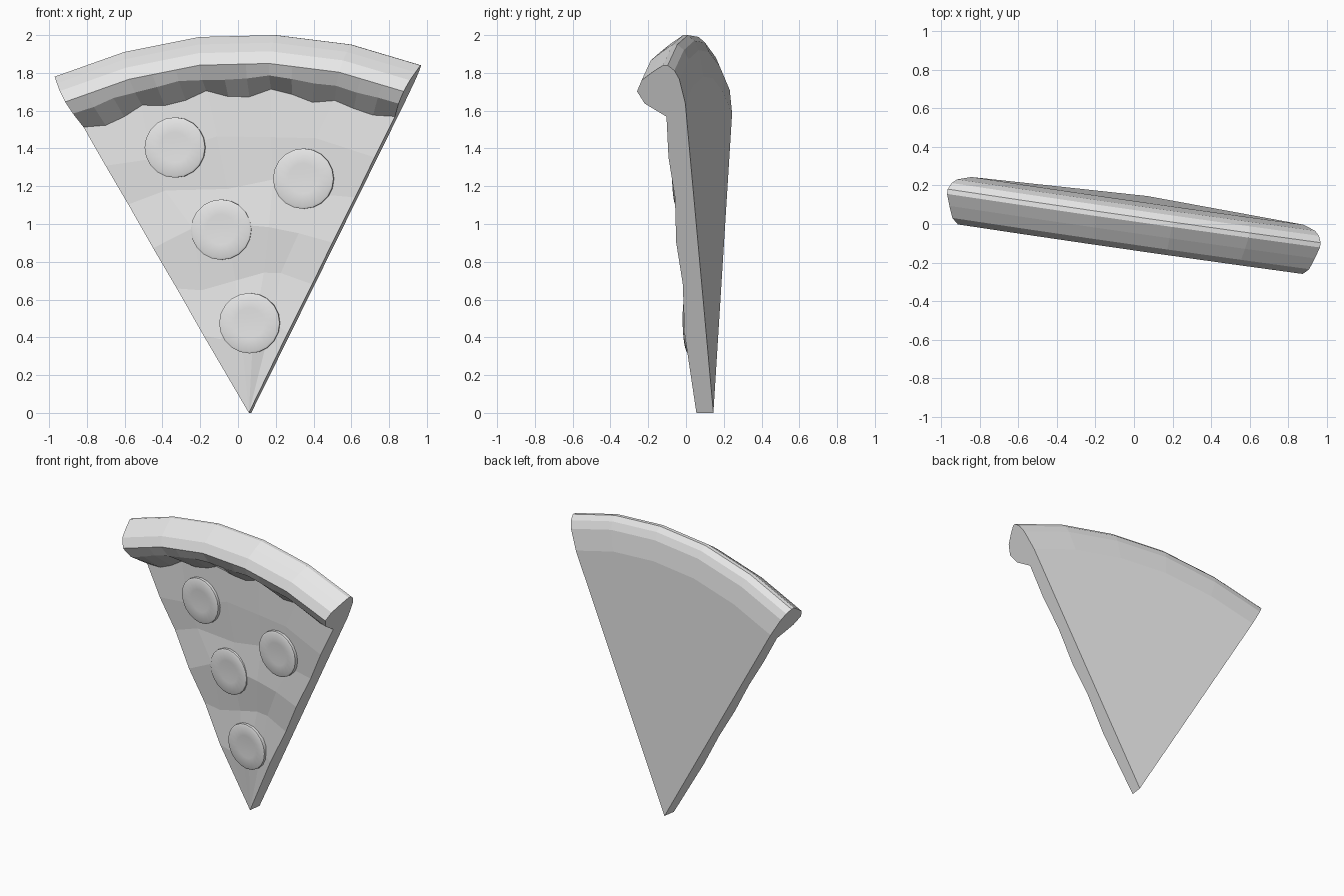
import bpy, bmesh, math, random

random.seed(4)
if "Cube" in bpy.data.objects:
    bpy.data.objects.remove(bpy.data.objects["Cube"], do_unlink=True)

grey = bpy.data.materials.new("pale grey")
grey.use_nodes = True
grey.diffuse_color = (0.8, 0.8, 0.8, 1)
grey.node_tree.nodes["Principled BSDF"].inputs["Base Color"].default_value = (0.8, 0.8, 0.8, 1)

TIP_X = 0.07
# Outer rim of the slice (x, z)
RIM = [(-0.957, 1.78), (-0.59, 1.91), (-0.19, 1.99), (0.21, 2.0), (0.61, 1.95), (0.98, 1.84)]


def lean(x, z, d):
    """Point at depth d in front of the slightly turned back plane."""
    return (x - 0.14 * d, 0.145 - 0.143 * (x - TIP_X) - 0.02 * z - d, z)


def wedge(u, s, d):
    """Point at u across the rim, fraction s from tip to rim, depth d."""
    k = min(int(u * 5 + 1e-6), 4)
    f = u * 5 - k
    (x0, z0), (x1, z1) = RIM[k], RIM[k + 1]
    x, z = x0 + (x1 - x0) * f, z0 + (z1 - z0) * f
    return lean(TIP_X + s * (x - TIP_X), s * z, d)


def finish(name, bm):
    bmesh.ops.remove_doubles(bm, verts=bm.verts, dist=0.0005)
    bmesh.ops.recalc_face_normals(bm, faces=bm.faces)
    mesh = bpy.data.meshes.new(name)
    bm.to_mesh(mesh)
    bm.free()
    mesh.materials.append(grey)
    obj = bpy.data.objects.new(name, mesh)
    bpy.context.collection.objects.link(obj)
    return obj


def loft(name, loops):
    """Skin closed loops and cap both ends."""
    bm = bmesh.new()
    rings = [[bm.verts.new(p) for p in loop] for loop in loops]
    n = len(rings[0])
    for a, b in zip(rings, rings[1:]):
        for i in range(n):
            j = (i + 1) % n
            bm.faces.new((a[i], a[j], b[j], b[i]))
    bm.faces.new(rings[0])
    bm.faces.new(rings[-1])
    return finish(name, bm)


# Slice: flat back, uneven topping in front
rows = [(0, 0.09), (0.23, 0.115), (0.37, 0.1), (0.49, 0.115), (0.62, 0.1), (0.735, 0.115), (0.865, 0.105)]
loops = []
for c in range(6):
    loop = [wedge(c / 5, 0.86, 0), wedge(c / 5, 0, 0)]
    for i, (s, d) in enumerate(rows):
        inner = 0 < c < 5 and 0 < i < len(rows) - 1
        du, ds, dd = [random.uniform(-r, r) if inner else 0 for r in (0.05, 0.03, 0.011)]
        loop.append(wedge(c / 5 + du, s + ds, d + dd))
    loops.append(loop)
loft("pizza_slice", loops)

# Crust: rounded roll with a wavy lower lip
section = [(0.89, 0), (0.96, 0.02), (0.985, 0.042), (1, 0.075), (1, 0.1), (0.98, 0.16), (0.957, 0.22), (0.925, 0.25)]
lip = [0.85, 0.835, 0.84, 0.853, 0.84, 0.843, 0.857, 0.84, 0.838, 0.857, 0.85, 0.836, 0.848, 0.842, 0.84, 0.853]
loops = []
for c, s in enumerate(lip):
    u = c / 15
    wob = random.uniform(-0.012, 0.012) if 0 < c < 15 else 0
    loops.append([wedge(u, 0.86, 0)] + [wedge(u, *p) for p in section]
                 + [wedge(u, 0.89 + wob / 2, 0.215 + wob), wedge(u, s, 0.108)])
loft("crust", loops)

# Pepperoni: thin, slightly dished discs
rings = [(0.16, 0.085), (0.16, 0.126), (0.15, 0.131), (0.08, 0.128), (0.03, 0.126)]
for n, (px, pz) in enumerate([(-0.335, 1.405), (0.345, 1.24), (-0.09, 0.97), (0.06, 0.475)]):
    loops = []
    for r, d in rings:
        loops.append([lean(px + 0.018 + r * math.cos(a), pz + r * math.sin(a), d)
                      for a in (math.tau * k / 20 for k in range(20))])
    disc = loft(f"pepperoni_{n + 1}", loops)
    bpy.ops.object.select_all(action="DESELECT")
    disc.select_set(True)
    bpy.context.view_layer.objects.active = disc
    bpy.ops.object.shade_smooth_by_angle(angle=math.radians(30))
